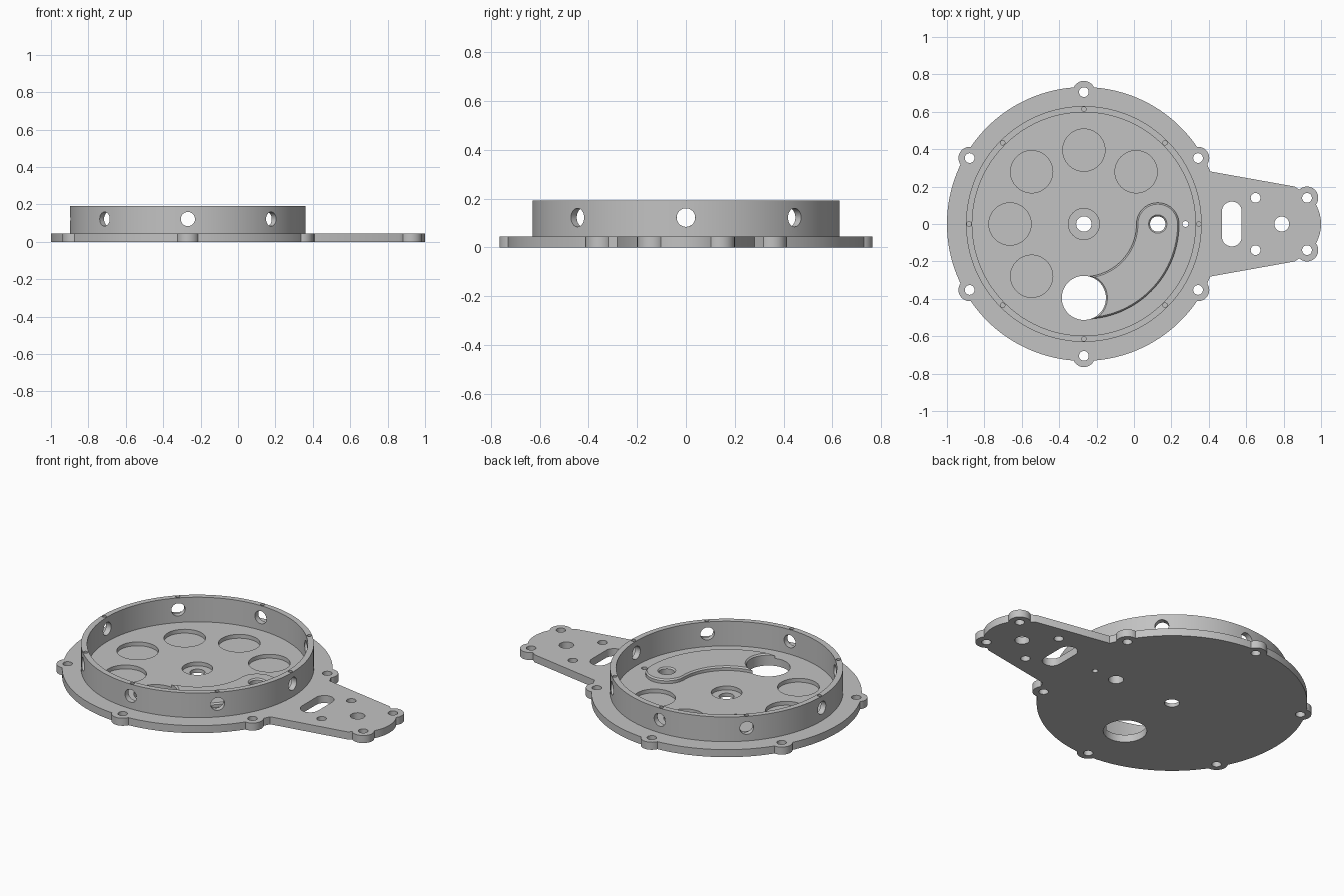
import bpy, math
from math import cos, sin, pi, radians
from mathutils import Vector, Matrix

old = bpy.data.objects.get("Cube")
if old:
    bpy.data.objects.remove(old, do_unlink=True)

CX = -0.268          # centre of the round housing
PLATE = 0.045        # plate thickness
FLOOR = 0.022        # floor height of the recesses
PAD = 0.07           # top of the raised curved pad
TOP = 0.192          # top of the ring
EDGE = 0.008         # chamfer on the pad

gray = bpy.data.materials.new("machined gray")
gray.use_nodes = True
color = (0.54, 0.54, 0.54, 1)
gray.diffuse_color = color
gray.node_tree.nodes["Principled BSDF"].inputs["Base Color"].default_value = color


def arc(x, y, r, a0, a1, n):
    """Points along an arc, angles in degrees."""
    step = radians(a1 - a0) / n
    return [(x + r * cos(radians(a0) + i * step),
             y + r * sin(radians(a0) + i * step)) for i in range(n + 1)]


def circle(x, y, r, n=48, start=0):
    return arc(x, y, r, start, start + 360, n)[:-1]


def polar(r, angle):
    return CX + r * cos(radians(angle)), r * sin(radians(angle))


def loft(name, layers, tube=False):
    """Join (outline, z) layers; cap both ends, or close them into a tube."""
    n, m = len(layers[0][0]), len(layers)
    verts = [(x, y, z) for pts, z in layers for x, y in pts]
    faces = []
    for k in range(m if tube else m - 1):
        a, b = k * n, (k + 1) % m * n
        faces += [(a + i, a + (i + 1) % n, b + (i + 1) % n, b + i) for i in range(n)]
    if not tube:
        faces += [tuple(reversed(range(n))), tuple(range((m - 1) * n, m * n))]
    mesh = bpy.data.meshes.new(name)
    mesh.from_pydata(verts, [], faces)
    mesh.materials.append(gray)
    obj = bpy.data.objects.new(name, mesh)
    bpy.context.collection.objects.link(obj)
    return obj


def prism(name, pts, z0, z1):
    return loft(name, [(pts, z0), (pts, z1)])


def combine(target, tool, operation="DIFFERENCE"):
    """Apply a boolean, trying a second solver if the first returns nothing."""
    before = target.data.copy()
    bpy.context.view_layer.objects.active = target
    for solver in ("EXACT", "MANIFOLD"):
        mod = target.modifiers.new("bool", "BOOLEAN")
        mod.operation, mod.object, mod.solver = operation, tool, solver
        bpy.ops.object.modifier_apply(modifier=mod.name)
        if target.data.polygons:
            break
        target.data = before.copy()
    bpy.data.objects.remove(tool, do_unlink=True)


def cut(target, pts, z0=-0.1, z1=0.4):
    combine(target, prism("cutter", pts, z0, z1))


def chamfered_bore(target, x, y, r):
    """Through hole that flares at the top of the pad."""
    wide = circle(x, y, r + 2 * EDGE, 64)
    hole = circle(x, y, r, 64)
    combine(target, loft("bore", [(hole, -0.1), (hole, PAD - EDGE), (wide, PAD + EDGE)]))


def smooth(obj):
    bpy.ops.object.select_all(action="DESELECT")
    obj.select_set(True)
    bpy.context.view_layer.objects.active = obj
    bpy.ops.object.shade_smooth_by_angle(angle=radians(30))


# Upright ring
wall = [circle(CX, 0, r, 160, 1) for r in (0.63, 0.597)]
ring = loft("ring_wall", [(wall[0], PLATE), (wall[0], TOP),
                          (wall[1], TOP), (wall[1], PLATE)], tube=True)

# Radial holes through the wall and pin holes in the rim
for angle in range(0, 360, 45):
    drill = prism("drill", circle(0, 0, 0.038, 40, 2), 0.5, 0.75)
    drill.data.transform(Matrix.Translation(Vector((CX, 0, 0.122)))
                         @ Matrix.Rotation(radians(angle), 4, "Z")
                         @ Matrix.Rotation(pi / 2, 4, "Y"))
    combine(ring, drill)
    cut(ring, circle(*polar(0.614, angle), 0.012, 20, 5), 0.167)

# Base plate: disc, tapered arm with a bowed end, and mounting lugs
plate = prism("base_plate", circle(CX, 0, 0.732, 160), 0, PLATE)
bow = arc(0.79, 0, 0.21, -38, 38, 16)
arm = [(0.2, -0.318), (0.86, -0.2)] + bow + [(0.86, 0.2), (0.2, 0.318)]
combine(plate, prism("arm", arm, 0, PLATE), "UNION")
lugs = [polar(0.705, a) for a in range(30, 390, 60)]
lugs += [(0.925, s * 0.14) for s in (-1, 1)]
for x, y in lugs:
    combine(plate, prism("lug", circle(x, y, 0.06), 0, PLATE), "UNION")

# Screw holes in the lugs and the arm
for x, y in lugs + [(0.65, 0.14), (0.65, -0.14)]:
    cut(plate, circle(x, y, 0.026, 32))
cut(plate, circle(0.79, 0, 0.04))

# Oblong slot across the arm
cut(plate, arc(0.523, 0.067, 0.053, 0, 180, 20) + arc(0.523, -0.067, 0.053, 180, 360, 20))

# Round blind pockets
for angle in range(45, 270, 45):
    cut(plate, circle(*polar(0.395, angle), 0.113, 64), FLOOR)


# Raised curved pad with a chamfered rim, bored at both ends
def pad_outline(half):
    mid = 0.395
    return (arc(CX, 0, mid + half, -90, 0, 40)
            + arc(CX + mid, 0, half, 0, 180, 30)[1:]
            + arc(CX, 0, mid - half, 0, -90, 40)[1:])


outer = pad_outline(0.114)
pad = loft("curved_pad", [(outer, FLOOR), (outer, PAD - EDGE),
                          (pad_outline(0.114 - EDGE), PAD)])
combine(plate, pad, "UNION")
chamfered_bore(plate, *polar(0.395, -90), 0.118)
chamfered_bore(plate, *polar(0.395, 0), 0.041)

# Centre bore with counterbore, and small pin hole
cut(plate, circle(CX, 0, 0.083), FLOOR)
cut(plate, circle(CX, 0, 0.041))
cut(plate, circle(0.275, 0, 0.016, 24))
smooth(plate)
smooth(ring)
